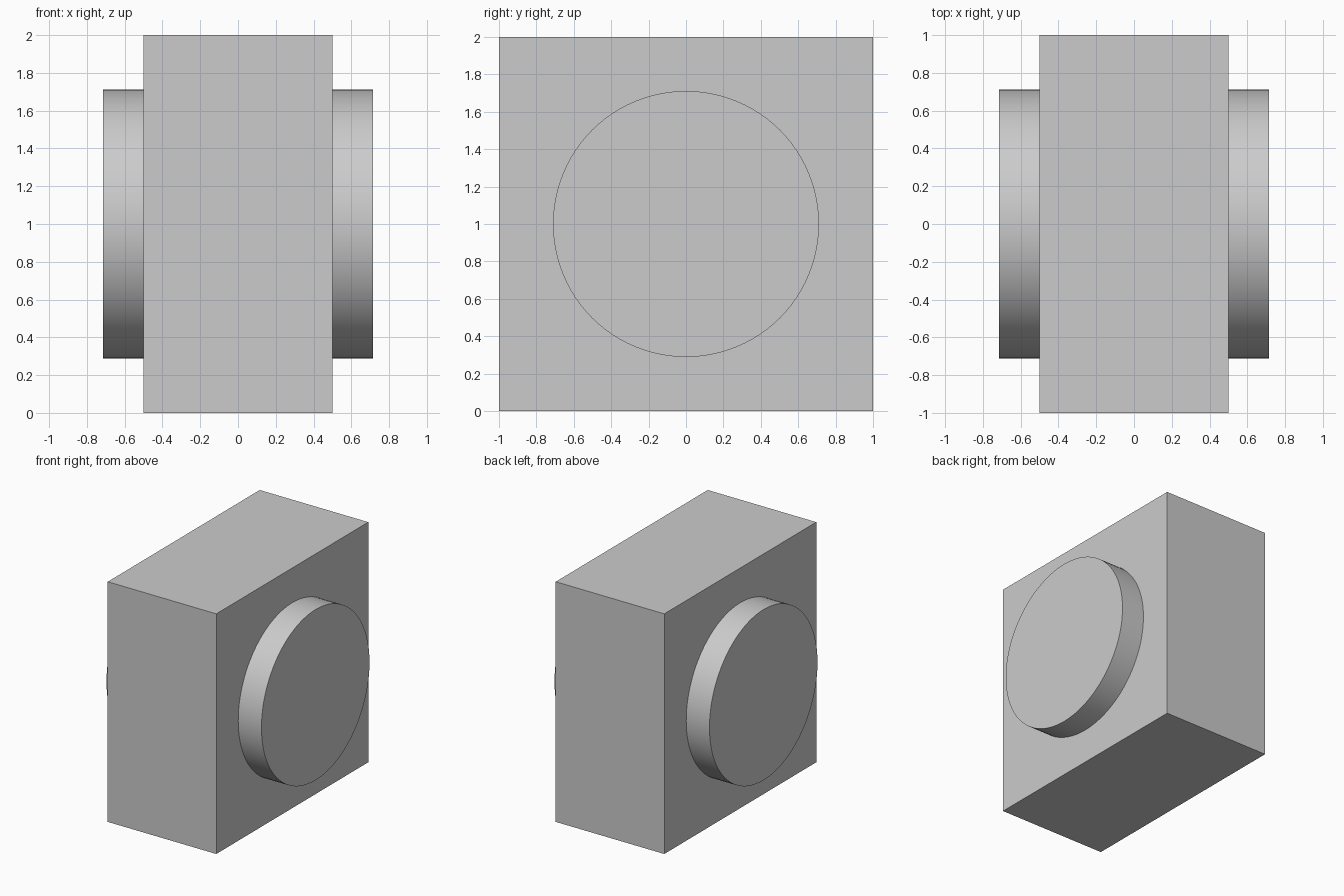
import bpy
import math

default_cube = bpy.data.objects.get("Cube")
if default_cube:
    bpy.data.objects.remove(default_cube, do_unlink=True)

# Single plain grey
GREY = (0.6, 0.6, 0.6, 1.0)
grey = bpy.data.materials.new("plain grey")
grey.use_nodes = True
grey.diffuse_color = GREY
grey.node_tree.nodes["Principled BSDF"].inputs["Base Color"].default_value = GREY

BLOCK_HALF_WIDTH = 0.5
DISC_END = 0.714
DISC_RADIUS = 0.711


def finish(name):
    obj = bpy.context.object
    obj.name = name
    obj.data.name = name
    obj.data.materials.append(grey)
    return obj


# Square block, narrow from side to side
bpy.ops.mesh.primitive_cube_add(size=2, location=(0, 0, 1))
block = finish("block")
block.scale.x = BLOCK_HALF_WIDTH
bpy.ops.object.transform_apply(location=False, rotation=False, scale=True)

# Round boss on each side, seated slightly into the block
INSET = 0.02
depth = DISC_END - BLOCK_HALF_WIDTH + INSET
for name, side in (("left_disc", 1), ("right_disc", -1)):
    bpy.ops.mesh.primitive_cylinder_add(
        vertices=96, radius=DISC_RADIUS, depth=depth,
        location=(side * (DISC_END - depth / 2), 0, 1),
        rotation=(0, math.pi / 2, 0))
    finish(name)
    bpy.ops.object.shade_smooth_by_angle(angle=math.radians(30))
